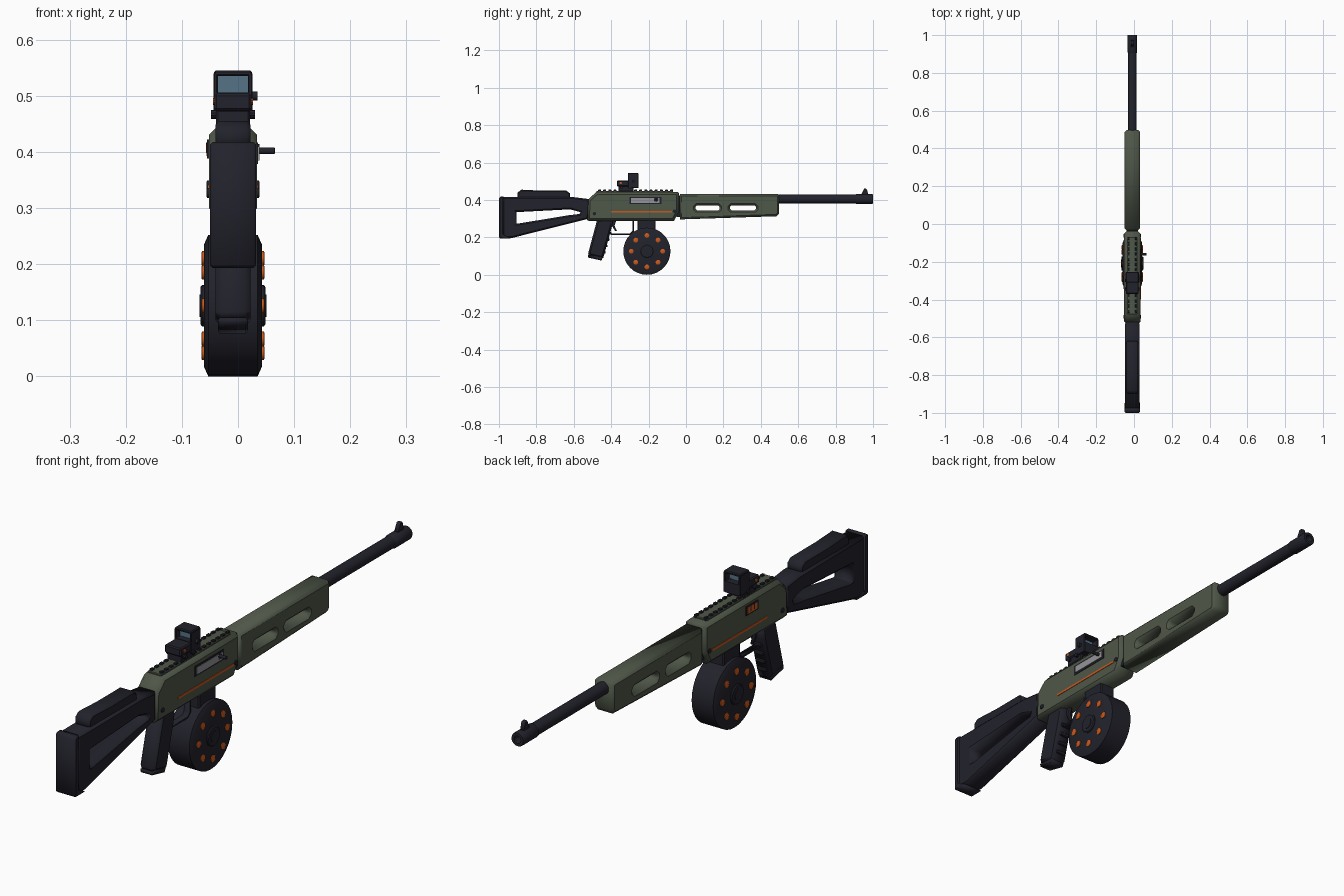
import bpy, bmesh, math
from mathutils import Matrix, Vector

old = bpy.data.objects.get("Cube")
if old:
    bpy.data.objects.remove(old)

CX = -0.009  # centre plane of the body


def material(name, rgb):
    m = bpy.data.materials.new(name)
    m.use_nodes = True
    m.diffuse_color = (*rgb, 1)
    bsdf = m.node_tree.nodes["Principled BSDF"]
    bsdf.inputs["Base Color"].default_value = (*rgb, 1)
    bsdf.inputs["Roughness"].default_value = 0.6
    return m


DARK = material("dark_polymer", (0.016, 0.016, 0.025))
GREEN = material("olive_green", (0.078, 0.095, 0.065))
ORANGE = material("orange_accent", (0.6, 0.1, 0.012))
STEEL = material("bare_steel", (0.3, 0.3, 0.32))
GLASS = material("lens_blue", (0.09, 0.17, 0.24))


def add_object(name, mesh, mat):
    mesh.materials.clear()
    mesh.materials.append(mat)
    ob = bpy.data.objects.new(name, mesh)
    bpy.context.collection.objects.link(ob)
    return ob


def profile(name, outlines, width, mat, bevel=0.006, x=CX):
    """Side outline (y, z), with optional hole outlines, extruded along x with chamfered rims."""
    cu = bpy.data.curves.new(name, "CURVE")
    cu.dimensions = "2D"
    cu.fill_mode = "BOTH"
    cu.extrude = width / 2 - bevel
    cu.bevel_depth = bevel
    cu.bevel_resolution = 0
    cu.offset = -bevel
    for pts in outlines:
        sp = cu.splines.new("POLY")
        sp.points.add(len(pts) - 1)
        for p, (y, z) in zip(sp.points, pts):
            p.co = (y, z, 0, 1)
        sp.use_cyclic_u = True
    tmp = bpy.data.objects.new(name + "_outline", cu)
    bpy.context.collection.objects.link(tmp)
    dg = bpy.context.evaluated_depsgraph_get()
    mesh = bpy.data.meshes.new_from_object(tmp.evaluated_get(dg))
    bpy.data.objects.remove(tmp)
    # local x, y, z become world y, z, x
    mesh.transform(Matrix(((0, 0, 1, x), (1, 0, 0, 0), (0, 1, 0, 0), (0, 0, 0, 1))))
    return add_object(name, mesh, mat)


def box(name, lo, hi, mat, bevel=0.0):
    lo, hi = Vector(lo), Vector(hi)
    bm = bmesh.new()
    bmesh.ops.create_cube(bm, size=1)
    bmesh.ops.scale(bm, vec=hi - lo, verts=bm.verts)
    bmesh.ops.translate(bm, vec=(lo + hi) / 2, verts=bm.verts)
    if bevel:
        bmesh.ops.bevel(bm, geom=bm.edges[:], offset=bevel, segments=1, affect="EDGES")
    mesh = bpy.data.meshes.new(name)
    bm.to_mesh(mesh)
    return add_object(name, mesh, mat)


def lathe(name, rings, centre, axis, mat, sides=24):
    """Revolve (offset, radius) rings around the given axis; the ends are capped."""
    bm = bmesh.new()
    loops = []
    for h, r in rings:
        loops.append([bm.verts.new((r * math.cos(2 * math.pi * i / sides),
                                    r * math.sin(2 * math.pi * i / sides), h)) for i in range(sides)])
    for a, b in zip(loops, loops[1:]):
        for i in range(sides):
            j = (i + 1) % sides
            bm.faces.new((a[i], a[j], b[j], b[i]))
    bm.faces.new(loops[0][::-1])
    bm.faces.new(loops[-1])
    bmesh.ops.recalc_face_normals(bm, faces=bm.faces)
    rot = Vector((0, 0, 1)).rotation_difference(Vector(axis)).to_matrix().to_4x4()
    bm.transform(Matrix.Translation(centre) @ rot)
    mesh = bpy.data.meshes.new(name)
    bm.to_mesh(mesh)
    mesh.shade_smooth()
    mesh.set_sharp_from_angle(angle=math.radians(32))
    return add_object(name, mesh, mat)


def slot(y0, y1, z0, z1):
    c = (z1 - z0) * 0.3
    return [(y0 + c, z0), (y1 - c, z0), (y1, z0 + c), (y1, z1 - c),
            (y1 - c, z1), (y0 + c, z1), (y0, z1 - c), (y0, z0 + c)]


# Stock with open triangle, cheek rest and butt pad
profile("stock", [[(-0.98, 0.415), (-0.98, 0.197), (-0.93, 0.197), (-0.52, 0.3), (-0.52, 0.405), (-0.6, 0.415)],
                  [(-0.905, 0.335), (-0.905, 0.275), (-0.89, 0.275), (-0.63, 0.318), (-0.57, 0.325), (-0.565, 0.335), (-0.62, 0.35)]],
        0.078, DARK, 0.008)
profile("butt_pad", [[(-1, 0.41), (-1, 0.2), (-0.99, 0.193), (-0.935, 0.193), (-0.975, 0.22), (-0.975, 0.418), (-0.99, 0.418)]],
        0.082, DARK, 0.005)
profile("cheek_rest", [[(-0.9, 0.405), (-0.9, 0.44), (-0.88, 0.455), (-0.78, 0.45), (-0.64, 0.45), (-0.62, 0.435), (-0.62, 0.405)]],
        0.062, DARK, 0.006)

# Receiver and fore-end
profile("receiver", [[(-0.53, 0.295), (-0.52, 0.287), (-0.065, 0.287), (-0.037, 0.34), (-0.037, 0.435),
                      (-0.045, 0.443), (-0.48, 0.443), (-0.525, 0.4)]], 0.086, GREEN, 0.013)
profile("fore_end", [[(-0.033, 0.296), (0.485, 0.313), (0.498, 0.328), (0.498, 0.425), (0.49, 0.432), (-0.033, 0.432)],
                     slot(0.05, 0.18, 0.345, 0.37), slot(0.235, 0.375, 0.345, 0.37)], 0.08, GREEN, 0.01)
box("receiver_joint", (CX - 0.03, -0.05, 0.31), (CX + 0.03, -0.02, 0.425), DARK)

# Top rail: two rows of raised teeth
for i in range(15):
    y = -0.47 + i * 0.0275
    for s in (-1, 1):
        box("rail_tooth", (CX + s * 0.02 - 0.006, y, 0.44), (CX + s * 0.02 + 0.006, y + 0.016, 0.455), DARK, 0.002)
box("rail_base", (CX - 0.028, -0.478, 0.44), (CX + 0.028, -0.07, 0.449), GREEN, 0.002)

# Side stripes and pins on both flanks
for s in (-1, 1):
    face = CX + s * 0.043
    box("side_stripe", (face - 0.002, -0.40, 0.333), (face + 0.002, -0.075, 0.341), ORANGE)
    for y, z in ((-0.49, 0.327), (-0.062, 0.34)):
        lathe("receiver_pin", [(-0.01, 0.009), (0.003, 0.009), (0.004, 0.007)], (face, y, z), (s, 0, 0), DARK, 12)

# Ejection port with bolt and handle
FACE = CX + 0.043
box("port_frame", (FACE - 0.004, -0.302, 0.378), (FACE + 0.002, -0.132, 0.417), DARK)
box("bolt", (FACE - 0.003, -0.293, 0.385), (FACE + 0.004, -0.141, 0.41), STEEL)
lathe("bolt_handle", [(-0.01, 0.012), (0.004, 0.012), (0.004, 0.006), (0.031, 0.006), (0.032, 0.004)],
      (FACE, -0.16, 0.402), (1, 0, 0), DARK, 12)

# Selector panel on the opposite flank
FACE = CX - 0.043
box("selector_frame", (FACE - 0.003, -0.345, 0.388), (FACE + 0.004, -0.275, 0.422), DARK)
box("selector_panel", (FACE - 0.004, -0.338, 0.393), (FACE, -0.282, 0.417), ORANGE)
for y in (-0.322, -0.302):
    box("selector_bar", (FACE - 0.005, y, 0.398), (FACE, y + 0.005, 0.417), DARK)

# Barrel, muzzle and front sight
lathe("barrel", [(0.45, 0.023), (0.91, 0.023)], (CX, 0, 0.405), (0, 1, 0), DARK)
lathe("muzzle", [(0.905, 0.023), (0.91, 0.026), (0.995, 0.026), (1, 0.024), (1, 0.014), (0.96, 0.014)],
      (CX, 0, 0.405), (0, 1, 0), DARK)
profile("front_sight", [[(0.935, 0.425), (0.975, 0.425), (0.968, 0.455), (0.963, 0.46), (0.952, 0.46), (0.948, 0.452)]],
        0.016, DARK, 0.002)

# Grip with finger ridges
profile("grip", [[(-0.475, 0.295), (-0.39, 0.295), (-0.398, 0.25), (-0.443, 0.088), (-0.52, 0.105), (-0.523, 0.115)]],
        0.062, DARK, 0.01)
profile("grip_cap", [[(-0.525, 0.105), (-0.523, 0.092), (-0.452, 0.076), (-0.442, 0.1)]], 0.054, DARK, 0.004)
for t in (0.15, 0.35, 0.55, 0.75):
    y, z = -0.443 + 0.05 * t, 0.088 + 0.17 * t
    box("grip_ridge", (CX - 0.02, y - 0.01, z), (CX + 0.02, y + 0.006, z + 0.014), DARK, 0.003)

# Trigger and guard
profile("trigger_guard", [[(-0.41, 0.222), (-0.4, 0.213), (-0.295, 0.213), (-0.278, 0.23), (-0.278, 0.295), (-0.287, 0.295),
                           (-0.287, 0.234), (-0.299, 0.222)]], 0.024, DARK, 0.002)
profile("trigger", [[(-0.392, 0.292), (-0.372, 0.292), (-0.382, 0.262), (-0.37, 0.235), (-0.38, 0.235), (-0.396, 0.262)]],
        0.012, DARK, 0.002)

# Drum magazine with hub and ring of studs
DRUM = (CX, -0.209, 0.126)
lathe("drum", [(-0.052, 0.108), (-0.044, 0.126), (0.044, 0.126), (0.052, 0.108)], DRUM, (1, 0, 0), DARK, 32)
box("magazine_neck", (CX - 0.032, -0.26, 0.22), (CX + 0.032, -0.162, 0.295), DARK, 0.004)
for s in (-1, 1):
    lathe("drum_hub", [(0.045, 0.037), (0.055, 0.037), (0.058, 0.033)], DRUM, (s, 0, 0), DARK)
    lathe("hub_button", [(0.045, 0.02), (0.06, 0.02)], DRUM, (s, 0, 0), DARK, 16)
    for i in range(8):
        a = i * math.pi / 4
        c = Vector(DRUM) + Vector((0, math.cos(a), math.sin(a))) * 0.084
        lathe("drum_stud", [(0.045, 0.013), (0.055, 0.013), (0.056, 0.011)], c, (s, 0, 0), ORANGE, 12)

# Reflex sight: clamp, body, hood frame and lens
box("sight_mount", (CX - 0.03, -0.36, 0.445), (CX + 0.03, -0.28, 0.475), DARK, 0.003)
for s in (-1, 1):
    for y in (-0.345, -0.3):
        lathe("clamp_screw", [(0.02, 0.008), (0.039, 0.008)], (CX, y, 0.467), (s, 0, 0), DARK, 10)
    lathe("sight_button", [(0.025, 0.006), (0.0355, 0.006)], (CX, -0.349, 0.49), (s, 0, 0), ORANGE, 10)
box("sight_body", (CX - 0.033, -0.37, 0.473), (CX + 0.033, -0.26, 0.504), DARK, 0.004)
lathe("sight_dial", [(0.02, 0.008), (0.044, 0.008)], (CX, -0.28, 0.5), (1, 0, 0), DARK, 12)
for s in (-1, 1):
    box("hood_side", (CX + s * 0.031 - 0.004, -0.31, 0.465), (CX + s * 0.031 + 0.004, -0.255, 0.541), DARK, 0.002)
box("hood_top", (CX - 0.034, -0.31, 0.535), (CX + 0.034, -0.255, 0.545), DARK, 0.003)
box("hood_base", (CX - 0.03, -0.31, 0.465), (CX + 0.03, -0.255, 0.506), DARK)
box("lens", (CX - 0.028, -0.287, 0.505), (CX + 0.028, -0.281, 0.537), GLASS)
